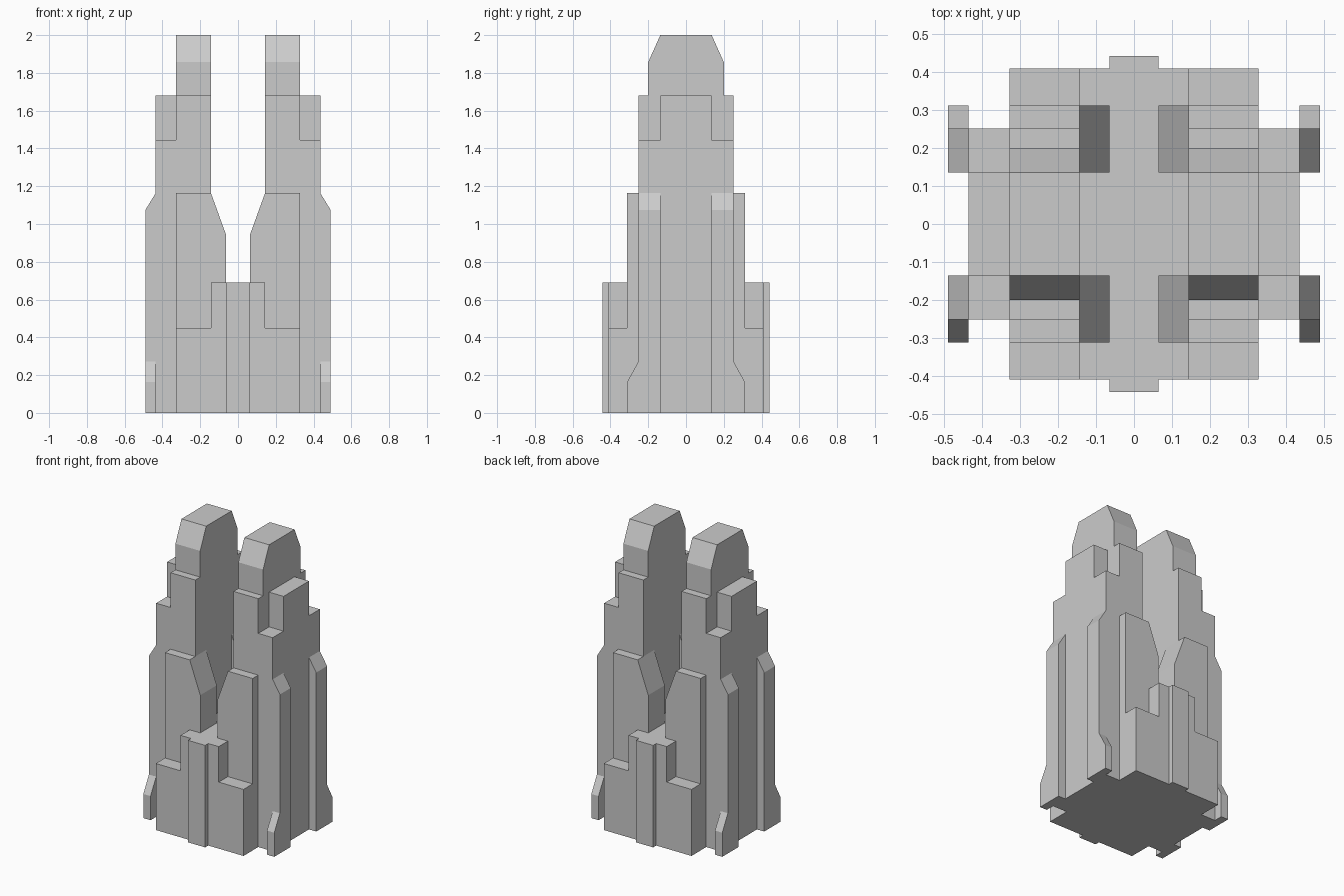
import bpy
import bmesh
from mathutils import Vector

if "Cube" in bpy.data.objects:
    bpy.data.objects.remove(bpy.data.objects["Cube"], do_unlink=True)

stone = bpy.data.materials.new("light grey stone")
stone.use_nodes = True
GREY = (0.6, 0.6, 0.6, 1)
stone.diffuse_color = GREY
stone.node_tree.nodes["Principled BSDF"].inputs["Base Color"].default_value = GREY


def prism(name, axis, profile, lo, hi, mirror=""):
    """Extrude a profile (horizontal, z) along axis from lo to hi, then mirror it."""
    def place(p, t):
        return Vector((t, p[0], p[1])) if axis == "x" else Vector((p[0], t, p[1]))
    bm = bmesh.new()
    face = bm.faces.new([bm.verts.new(place(p, lo)) for p in profile])
    grown = bmesh.ops.extrude_face_region(bm, geom=[face])["geom"]
    verts = [g for g in grown if isinstance(g, bmesh.types.BMVert)]
    bmesh.ops.translate(bm, verts=verts, vec=place((0, 0), hi - lo))
    bmesh.ops.recalc_face_normals(bm, faces=bm.faces)
    mesh = bpy.data.meshes.new(name)
    bm.to_mesh(mesh)
    bm.free()
    mesh.materials.append(stone)
    obj = bpy.data.objects.new(name, mesh)
    bpy.context.collection.objects.link(obj)
    if mirror:
        mod = obj.modifiers.new("Mirror", "MIRROR")
        mod.use_axis = ("x" in mirror, "y" in mirror, False)
        mod.use_mirror_merge = False
    return obj


def box(name, x0, x1, y0, y1, height, mirror=""):
    return prism(name, "y", [(x0, 0), (x1, 0), (x1, height), (x0, height)], y0, y1, mirror)


# Plan lines, measured outward from the centre
X1, X2, X3, X4, X5 = 0.064, 0.143, 0.328, 0.436, 0.49
Y1, Y2, Y3, Y4, Y5, Y6 = 0.136, 0.2, 0.252, 0.312, 0.41, 0.443
LOW, MID, PYLON, SHOULDER, SHAFT, TOP = 0.45, 0.69, 1.163, 1.445, 1.68, 2.0

# Twin tower shafts with chamfered crowns
box("tower_shaft", X2, X3, -Y3, Y3, SHAFT, "x")
prism("tower_crown", "x", [(-Y2, SHAFT), (Y2, SHAFT), (Y2, 1.857), (Y1, TOP),
                           (-Y1, TOP), (-Y2, 1.857)], X2, X3, "x")

# Outer side bay and the lower shoulders flanking it
box("side_bay", X3, X4, -Y1, Y1, SHAFT, "x")
box("shoulder", X3, X4, Y1, Y3, SHOULDER, "xy")

# Side buttresses with sloped caps and flared feet
prism("side_buttress", "y", [(X4, 0), (X5, 0), (X5, 1.075), (X4, PYLON)], Y1, Y3, "xy")
prism("buttress_foot", "x", [(Y3, 0), (Y4, 0), (Y4, 0.163), (Y3, 0.272)], X4, X5, "xy")

# Pylons with an inner slope, front and back
prism("pylon", "y", [(X1, 0), (X3, 0), (X3, PYLON), (X2, PYLON), (X1, 0.945)], Y1, Y4, "xy")

# Entrance core, its projecting bay and the low wings
box("core", -X2, X2, -Y5, Y5, MID)
box("entrance_bay", -X1, X1, Y5, Y6, MID, "y")
box("low_wing", X2, X3, Y4, Y5, LOW, "xy")
